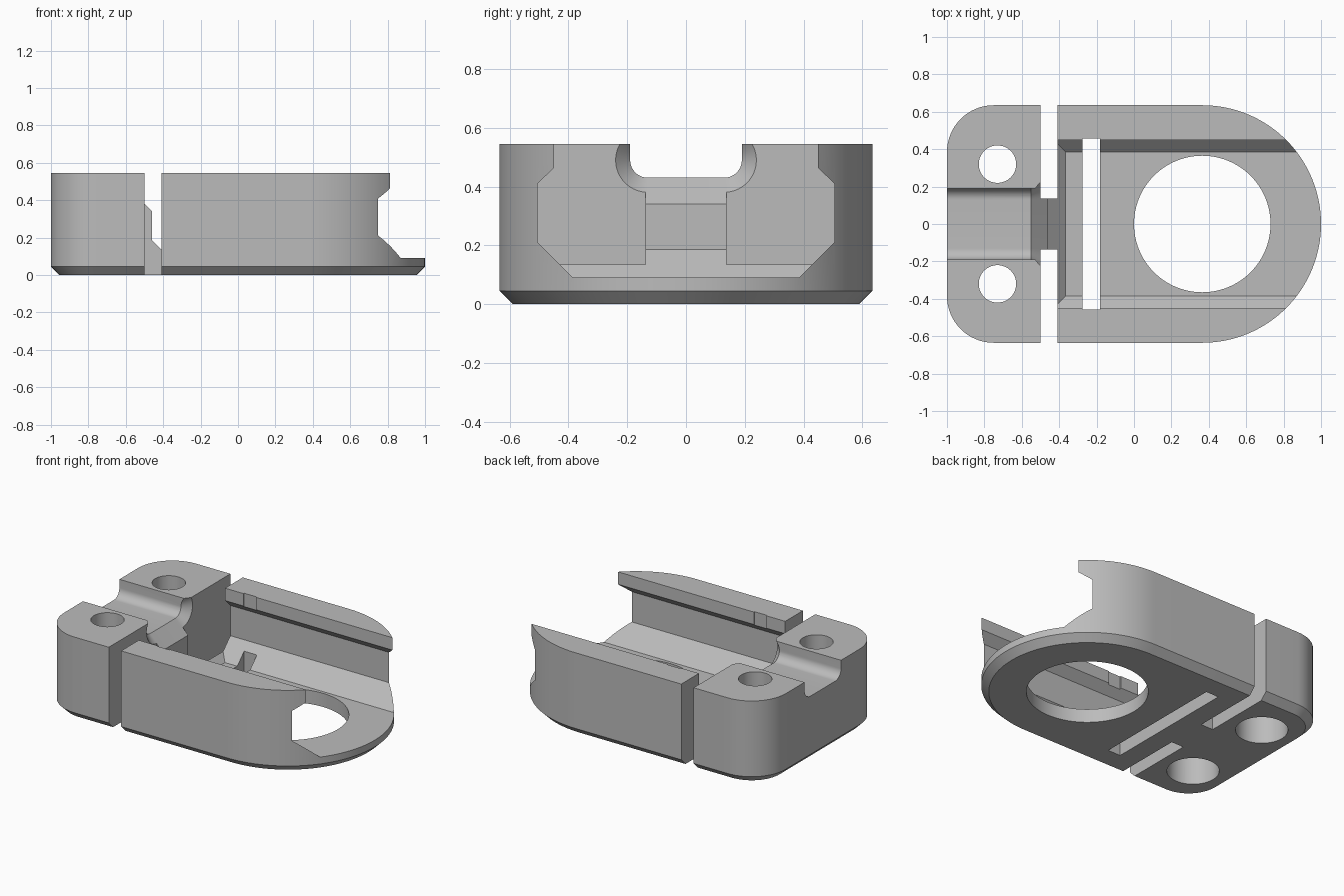
import bpy, bmesh, math

if "Cube" in bpy.data.objects:
    bpy.data.objects.remove(bpy.data.objects["Cube"])

grey = bpy.data.materials.new("plain grey")
grey.diffuse_color = (0.5, 0.5, 0.5, 1)
grey.use_nodes = True
grey.node_tree.nodes["Principled BSDF"].inputs["Base Color"].default_value = grey.diffuse_color


def loft(name, sections):
    """Closed solid through matching rings of 3D points."""
    bm = bmesh.new()
    rings = [[bm.verts.new(p) for p in s] for s in sections]
    n = len(rings[0])
    for a, b in zip(rings, rings[1:]):
        for i in range(n):
            j = (i + 1) % n
            bm.faces.new((a[i], a[j], b[j], b[i]))
    bm.faces.new(rings[0])
    bm.faces.new(rings[-1])
    bmesh.ops.recalc_face_normals(bm, faces=bm.faces)
    me = bpy.data.meshes.new(name)
    bm.to_mesh(me)
    bm.free()
    ob = bpy.data.objects.new(name, me)
    bpy.context.collection.objects.link(ob)
    return ob


def arc(cx, cy, r, a0, a1, n):
    return [(cx + r * math.cos(math.radians(a0 + (a1 - a0) * i / n)),
             cy + r * math.sin(math.radians(a0 + (a1 - a0) * i / n))) for i in range(n + 1)]


def box(name, x0, x1, y0, y1, z0, z1):
    return loft(name, [[(x0, y0, z), (x1, y0, z), (x1, y1, z), (x0, y1, z)] for z in (z0, z1)])


def cylinder(name, x, y, r, z0, z1, n=64):
    ring = arc(x, y, r, 0, 360, n)[:-1]
    return loft(name, [[(px, py, z) for px, py in ring] for z in (z0, z1)])


def outline(inset):
    """Plan shape: round nose at +x, rounded corners at -x."""
    w, r = 0.635 - inset, 0.25 - inset
    return (arc(0.365, 0, w, -90, 90, 64) + arc(-0.75, 0.385, r, 90, 180, 16)
            + arc(-0.75, -0.385, r, 180, 270, 16))


# Body with chamfered bottom edge
body = loft("clamp_body", [[(x, y, z) for x, y in outline(i)]
                           for i, z in ((0.045, 0), (0, 0.045), (0, 0.545))])
cutters = []

# Undercut cavity, sloped at its inner end
def cavity_section(x, y, z):
    half = [(y, z), (0.505, 0.21), (0.505, 0.41), (0.45, 0.463), (0.45, 0.7)]
    return [(x, a, b) for a, b in half] + [(x, -a, b) for a, b in reversed(half)]

cutters.append(loft("cavity", [cavity_section(-0.46, 0.48, 0.185),
                               cavity_section(-0.365, 0.385, 0.09),
                               cavity_section(1.2, 0.385, 0.09)]))

# Cable channel across the end block, then its flared mouth
channel = arc(0.13, 0.49, 0.06, -90, 0, 12) + [(0.19, 0.7), (-0.19, 0.7)] \
    + arc(-0.13, 0.49, 0.06, 180, 270, 12)
cutters.append(loft("channel", [[(x, y, z) for y, z in channel] for x in (-1.2, -0.455)]))

def stadium(x, r):
    pts = arc(0.13, 0.49, r, -90, 90, 32) + arc(-0.13, 0.49, r, 90, 270, 32)
    return [(x, y, z) for y, z in pts]

cutters.append(loft("channel_mouth", [stadium(-0.55, 0.0595), stadium(-0.455, 0.1545)]))

# Side slots, floor slot, large opening
for s in (-1, 1):
    y0, y1 = sorted((s * 0.137, s * 0.8))
    cutters.append(box("side_slot", -0.5, -0.41, y0, y1, -0.2, 0.8))
cutters.append(box("floor_slot", -0.275, -0.182, -0.457, 0.457, -0.2, 0.8))
cutters.append(cylinder("large_opening", 0.365, 0, 0.365, -0.2, 0.3, 96))

# Screw holes with wider recess underneath
for s in (-1, 1):
    cutters.append(cylinder("screw_hole", -0.73, s * 0.32, 0.1, -0.2, 0.8))
    cutters.append(cylinder("screw_recess", -0.73, s * 0.32, 0.157, -0.25, 0.3))

bpy.context.view_layer.objects.active = body
for c in cutters:
    c.hide_render = True
    m = body.modifiers.new("cut", 'BOOLEAN')
    m.operation, m.solver, m.object = 'DIFFERENCE', 'EXACT', c
    bpy.ops.object.modifier_apply(modifier=m.name)
    bpy.data.objects.remove(c)

body.data.materials.clear()
body.data.materials.append(grey)
for p in body.data.polygons:
    p.material_index = 0
bpy.ops.object.select_all(action='DESELECT')
body.select_set(True)
bpy.ops.object.shade_smooth_by_angle(angle=math.radians(25))
